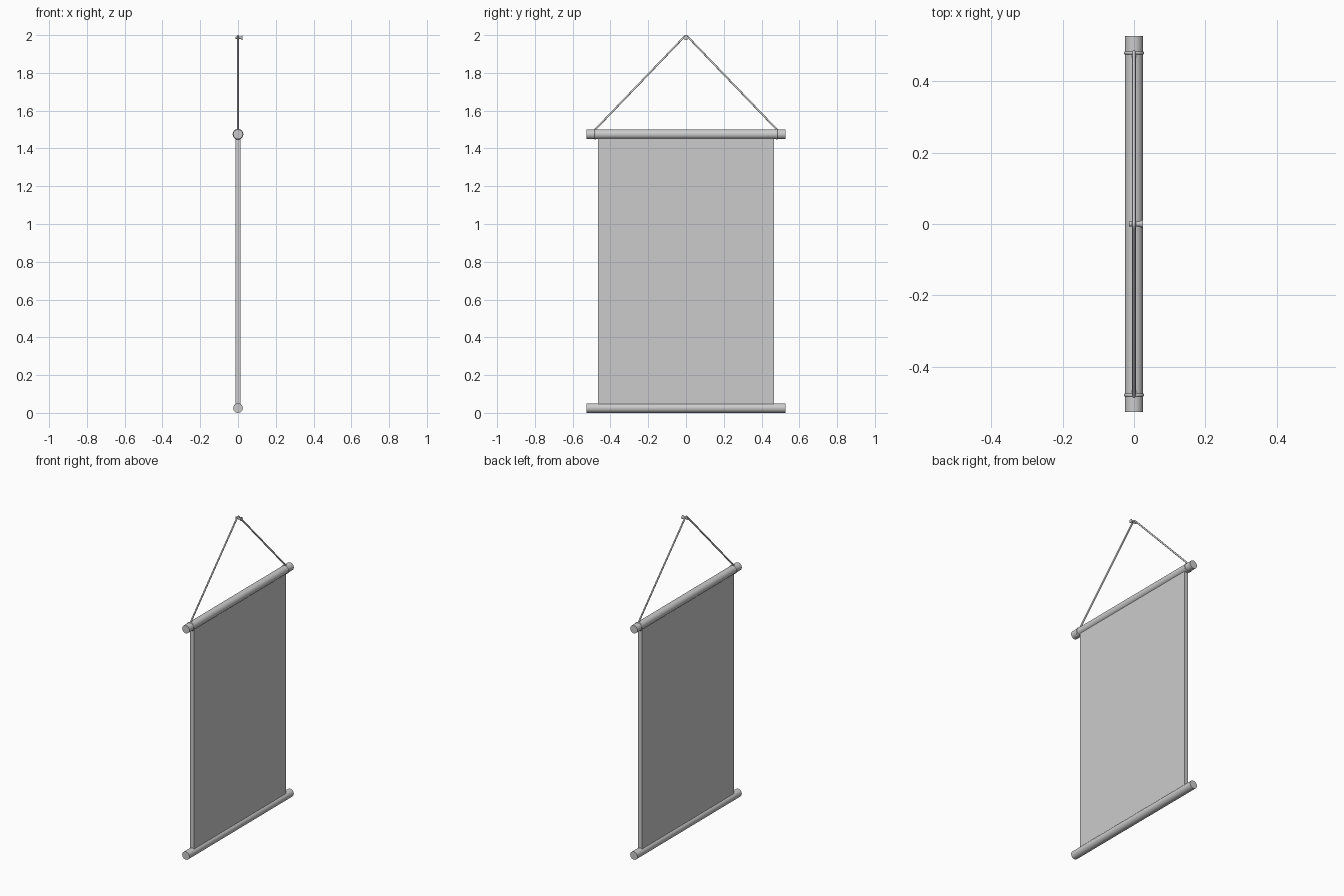
import bpy
from math import radians, pi, sin, cos

if "Cube" in bpy.data.objects:
    bpy.data.objects.remove(bpy.data.objects["Cube"])

ROD_R, ROD_LEN = 0.0255, 1.056
TOP_Z, BOTTOM_Z = 1.475, 0.0255
CORD_R = 0.005
NAIL_Z = 1.986


def smooth(obj):
    bpy.ops.object.select_all(action='DESELECT')
    obj.select_set(True)
    bpy.context.view_layer.objects.active = obj
    bpy.ops.object.shade_smooth_by_angle(angle=radians(35))


def cone(name, r1, r2, depth, loc, rot, sides=32):
    bpy.ops.mesh.primitive_cone_add(vertices=sides, radius1=r1, radius2=r2,
                                    depth=depth, location=loc, rotation=rot)
    obj = bpy.context.object
    obj.name = name
    smooth(obj)
    return obj


def tube(name, points, radius, cyclic=False):
    curve = bpy.data.curves.new(name, 'CURVE')
    curve.dimensions = '3D'
    curve.bevel_depth = radius
    curve.bevel_resolution = 3
    curve.use_fill_caps = True
    spline = curve.splines.new('POLY')
    spline.points.add(len(points) - 1)
    for p, co in zip(spline.points, points):
        p.co = (*co, 1)
    spline.use_cyclic_u = cyclic
    spline.use_smooth = True
    obj = bpy.data.objects.new(name, curve)
    bpy.context.collection.objects.link(obj)
    return obj


# Hanging panel
bpy.ops.mesh.primitive_cube_add(size=1, location=(0, 0, (TOP_Z + BOTTOM_Z) / 2))
panel = bpy.context.object
panel.name = "hanging_panel"
panel.scale = (0.027, 0.93, TOP_Z - BOTTOM_Z)

# Top and bottom rods
for name, z in (("top_rod", TOP_Z), ("bottom_rod", BOTTOM_Z)):
    cone(name, ROD_R, ROD_R, ROD_LEN, (0, 0, z), (pi / 2, 0, 0))

# Cord running up from the rod, over the nail and down again
bend = [(0, 0.013 * sin(radians(a)), NAIL_Z - 0.004 + 0.013 * cos(radians(a)))
        for a in range(-45, 46, 15)]
cord_path = [(0, -0.484, TOP_Z + 0.022)] + bend + [(0, 0.484, TOP_Z + 0.022)]
tube("hanging_cord", cord_path, CORD_R)

# Cord loops tied round the top rod
for side, label in ((-1, "left"), (1, "right")):
    loop = [(0.0235 * cos(t * pi / 16), side * 0.48, TOP_Z + 0.0235 * sin(t * pi / 16))
            for t in range(32)]
    tube(label + "_cord_loop", loop, CORD_R, cyclic=True)

# Nail lying along x, with a flared head
cone("nail_shaft", 0.007, 0.007, 0.028, (0, 0, NAIL_Z), (0, pi / 2, 0), 16)
cone("nail_head", 0.005, 0.0125, 0.014, (0.018, 0, NAIL_Z), (0, pi / 2, 0), 16)
